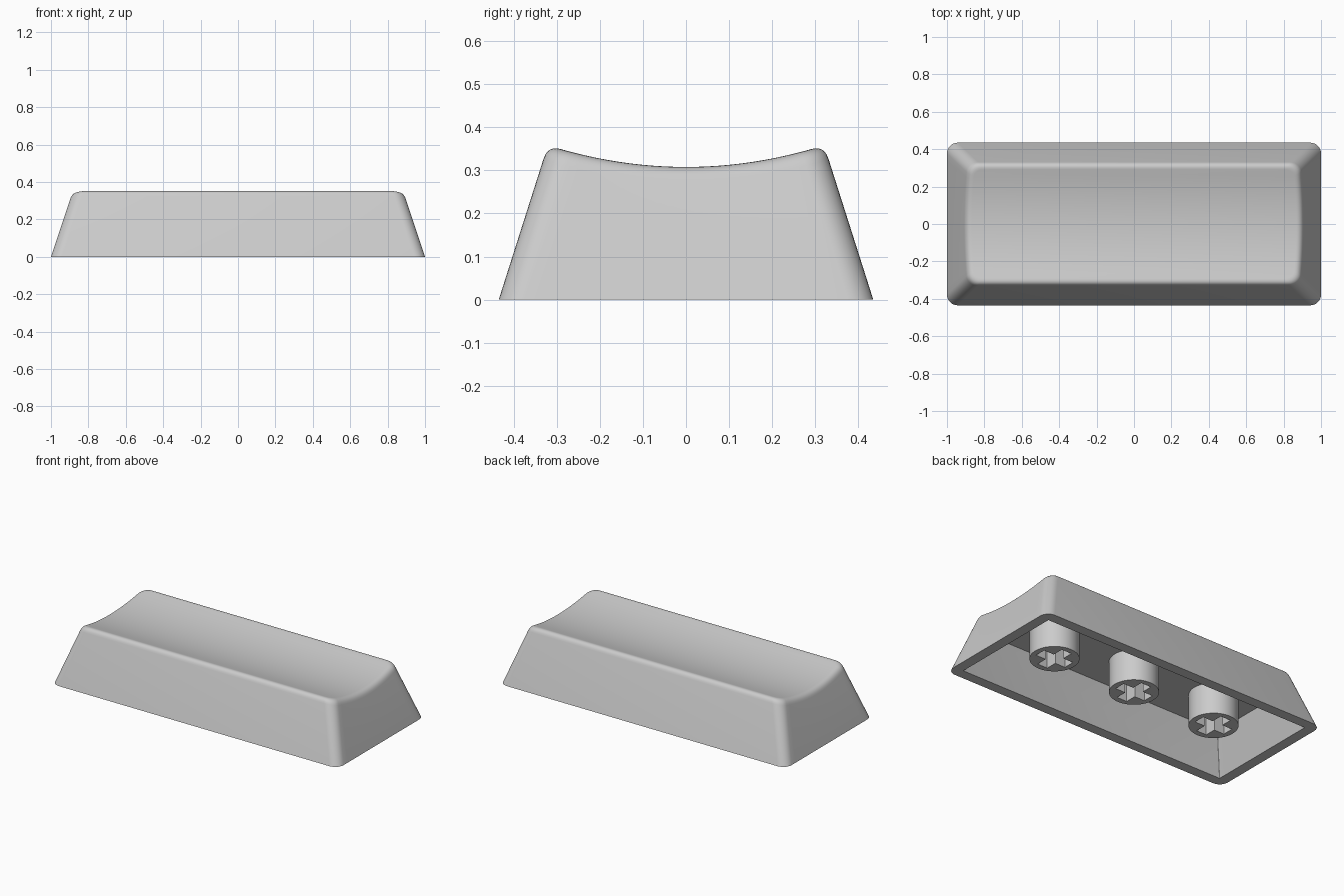
import bpy, bmesh, math
from mathutils import Vector

if "Cube" in bpy.data.objects:
    bpy.data.objects.remove(bpy.data.objects["Cube"])

grey = bpy.data.materials.new("light_grey")
grey.diffuse_color = (0.6, 0.6, 0.6, 1)
grey.use_nodes = True
grey.node_tree.nodes["Principled BSDF"].inputs["Base Color"].default_value = grey.diffuse_color

HX, HY = 1.0, 0.435            # half size of the base
SX, SY = 0.333, 0.318          # inward lean of the walls per unit of height
WALL, CEILING = 0.065, 0.24


def dish(y):
    return 0.308 + 0.49 * y * y


def finish(bm, name):
    bmesh.ops.recalc_face_normals(bm, faces=bm.faces)
    mesh = bpy.data.meshes.new(name)
    bm.to_mesh(mesh)
    bm.free()
    ob = bpy.data.objects.new(name, mesh)
    bpy.context.collection.objects.link(ob)
    mesh.materials.append(grey)
    bpy.ops.object.select_all(action='DESELECT')
    ob.select_set(True)
    bpy.context.view_layer.objects.active = ob
    bpy.ops.object.shade_smooth_by_angle(angle=math.radians(35))
    return ob


def half_outline(hx, hy, r, side=20, arc=7):
    """Right half of a rounded rectangle, front to back."""
    front = []
    for i in range(arc + 1):
        a = math.pi / 2 * i / arc
        front.append((hx - r + r * math.sin(a), -(hy - r) - r * math.cos(a)))
    y0 = hy - r
    mid = [(hx, -y0 + 2 * y0 * i / side) for i in range(1, side)]
    return front + mid + [(x, -y) for x, y in reversed(front)]


def wall_point(i, z, inset=0.0):
    hx, hy = HX - SX * z - inset, HY - SY * z - inset
    return half_outline(hx, hy, max(0.058 - inset * 0.6, 0.02))[i]


def crest(i, inset=0.0):
    """Point where the wall meets the dished top."""
    z = 0.33
    for _ in range(12):
        x, y = wall_point(i, z, inset)
        z = dish(y)
    return Vector((x, y, z))


# Keycap shell: lofted rings, soft rim, dished top, hollow underside
bm = bmesh.new()
n = len(half_outline(HX, HY, 0.06))


def ring(points):
    right = [bm.verts.new(p) for p in points]
    left = [bm.verts.new((-p[0], p[1], p[2])) for p in reversed(points)]
    return right + left


def bridge(a, b):
    for i in range(len(a)):
        j = (i + 1) % len(a)
        bm.faces.new((a[i], a[j], b[j], b[i]))


base = ring([(*wall_point(i, 0), 0) for i in range(n)])
rings = [base]
corner = [crest(i) for i in range(n)]
low, high = [], []
for i, c in enumerate(corner):
    z = c.z - 0.032
    low.append(Vector((*wall_point(i, z), z)))
    x, y = half_outline(HX - SX * c.z - 0.03, HY - SY * c.z - 0.03, 0.04)[i]
    high.append(Vector((x, y, dish(y))))
STEPS = 6
for k in range(STEPS + 1):
    t = k / STEPS
    rings.append(ring([low[i] * (1 - t) ** 2 + corner[i] * 2 * t * (1 - t) + high[i] * t * t
                       for i in range(n)]))
for a, b in zip(rings, rings[1:]):
    bridge(a, b)
top = rings[-1]
for i in range(n - 1):          # strips across the dish
    bm.faces.new((top[i], top[i + 1], top[-2 - i], top[-1 - i]))


def cavity_ring(z):
    hx, hy = HX - WALL - SX * z, HY - WALL - SY * z
    return ring([(x, y, z) for x, y in half_outline(hx, hy, 0.004, 20, 7)])


mouth, roof = cavity_ring(0), cavity_ring(CEILING)
bridge(base, mouth)
bridge(mouth, roof)
bm.faces.new(roof)
finish(bm, "keycap_shell")


# Stems: round posts with a cross-shaped socket
def stem(x0, name):
    bm = bmesh.new()
    z0, r, a, w = 0.045, 0.14, 0.105, 0.035
    circle = [(r * math.cos(math.tau * i / 48), r * math.sin(math.tau * i / 48)) for i in range(48)]
    cross = []
    for q in range(4):
        c, s = [(1, 0), (0, 1), (-1, 0), (0, -1)][q]
        cross += [(c * x - s * y, s * x + c * y) for x, y in ((a, -w), (a, w), (w, w))]
    edges = []
    for outline, z1 in ((circle, CEILING + 0.02), (cross, CEILING)):
        lo = [bm.verts.new((x0 + x, y, z0)) for x, y in outline]
        hi = [bm.verts.new((x0 + x, y, z1)) for x, y in outline]
        for i in range(len(lo)):
            j = (i + 1) % len(lo)
            f = bm.faces.new((lo[i], lo[j], hi[j], hi[i]))
            edges.append(bm.edges.get((lo[i], lo[j])))
    bmesh.ops.triangle_fill(bm, edges=edges, use_beauty=True, normal=(0, 0, -1))
    finish(bm, name)


for x, name in ((-0.58, "left_stem"), (0, "middle_stem"), (0.58, "right_stem")):
    stem(x, name)
